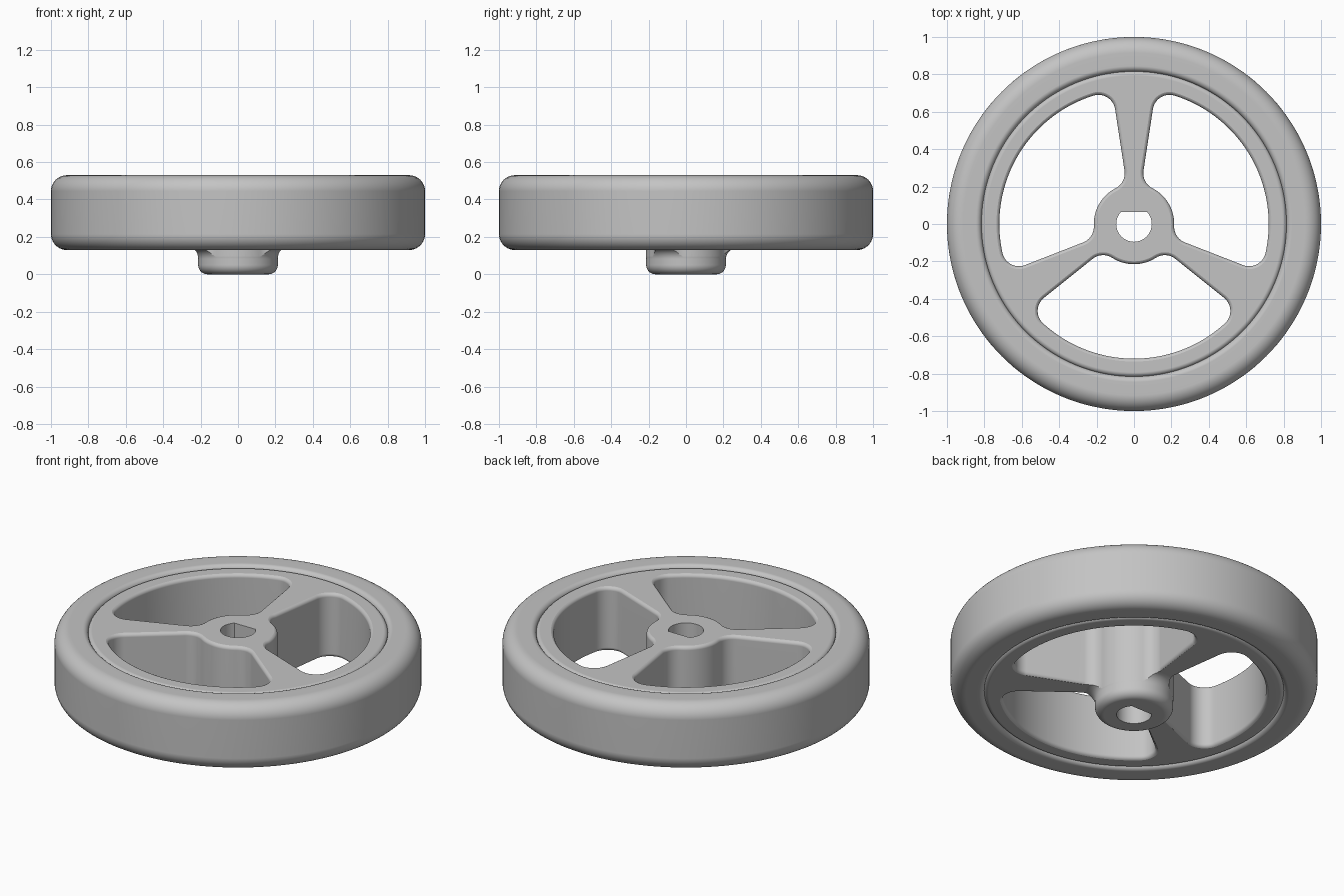
import bpy, bmesh
from math import sin, cos, asin, atan2, sqrt, radians, degrees
from mathutils import Matrix, Vector

cube = bpy.data.objects.get("Cube")
if cube:
    bpy.data.objects.remove(cube, do_unlink=True)

grey = bpy.data.materials.new("plain grey")
grey.use_nodes = True
grey.diffuse_color = (0.55, 0.55, 0.55, 1)
for node in grey.node_tree.nodes:
    if node.type == 'BSDF_PRINCIPLED':
        node.inputs["Base Color"].default_value = grey.diffuse_color

BOTTOM, TOP = 0.137, 0.52      # faces of the wheel body
HUB_R, WINDOW_R = 0.215, 0.72  # inner and outer radius of the windows


def arc(cx, cy, r, start, end, n):
    """Points on an arc, angles in degrees."""
    angles = [radians(start + (end - start) * i / n) for i in range(n + 1)]
    return [Vector((cx + r * cos(a), cy + r * sin(a))) for a in angles]


def stack_loops(name, loops, closed=False):
    """Skin a stack of equal rings; cap the ends unless it closes on itself."""
    bm = bmesh.new()
    rings = [[bm.verts.new(p) for p in loop] for loop in loops]
    pairs = list(zip(rings, rings[1:]))
    if closed:
        pairs.append((rings[-1], rings[0]))
    else:
        bm.faces.new(rings[0])
        bm.faces.new(rings[-1])
    for low, high in pairs:
        for i in range(len(low)):
            bm.faces.new((low[i - 1], low[i], high[i], high[i - 1]))
    bmesh.ops.recalc_face_normals(bm, faces=bm.faces)
    mesh = bpy.data.meshes.new(name)
    bm.to_mesh(mesh)
    bm.free()
    mesh.materials.append(grey)
    obj = bpy.data.objects.new(name, mesh)
    bpy.context.collection.objects.link(obj)
    return obj


def lathe(name, profile, closed=False, sides=144):
    step = radians(360 / sides)
    loops = [[(r * cos(i * step), r * sin(i * step), z) for i in range(sides)]
             for r, z in profile]
    return stack_loops(name, loops, closed)


def activate(obj):
    bpy.ops.object.select_all(action='DESELECT')
    obj.select_set(True)
    bpy.context.view_layer.objects.active = obj


def finish(obj):
    activate(obj)
    bpy.ops.object.shade_smooth_by_angle(angle=radians(35))
    weighted = obj.modifiers.new("even shading", 'WEIGHTED_NORMAL')
    weighted.keep_sharp = True


def window_outline():
    """Rounded window between two tapering spokes, symmetric about 30 degrees."""
    tilt = radians(8.7)
    edge_point = Vector((0.05, 0.28))
    along = Vector((sin(tilt), cos(tilt)))
    inward = Vector((cos(tilt), -sin(tilt)))

    def corner_centre(radius, distance):
        p = edge_point + inward * radius
        b = p.dot(along)
        return p + along * (-b + sqrt(b * b - p.dot(p) + distance ** 2))

    fillet = 0.09
    c1 = corner_centre(fillet, HUB_R + fillet)
    c2 = corner_centre(fillet, WINDOW_R - fillet)
    a1, a2 = (degrees(atan2(c.y, c.x)) for c in (c1, c2))
    side = 180 - degrees(tilt)
    half = arc(0, 0, HUB_R, 30, a1, 10)[:-1]
    half += arc(c1.x, c1.y, fillet, a1 + 180, side, 12)
    half += arc(c2.x, c2.y, fillet, side, a2, 14)[:-1]
    half += arc(0, 0, WINDOW_R, a2, 30, 20)
    c, s = cos(radians(60)), sin(radians(60))
    mirrored = [Vector((p.x * c + p.y * s, p.x * s - p.y * c)) for p in half]
    return half + mirrored[-2:0:-1]


def window_cutter(turn):
    """Window prism that flares at both ends to round the window edges."""
    outline = window_outline()
    count = len(outline)
    normals = []
    for i in range(count):
        d = (outline[(i + 1) % count] - outline[i - 1]).normalized()
        normals.append(Vector((-d.y, d.x)))
    f = 0.022
    angles = [radians(90 * i / 5) for i in range(6)]
    low = [(BOTTOM - 0.001 + f - f * sin(a), f * (1 - cos(a))) for a in reversed(angles)]
    high = [(TOP + 0.001 - f + f * sin(a), f * (1 - cos(a))) for a in angles]
    levels = [(-0.1, f)] + low + high + [(TOP + 0.1, f)]
    loops = []
    for z, flare in levels:
        loop = []
        for p, n in zip(outline, normals):
            # The hub wall runs straight on downwards, without a flare
            weight = 1 if z > 0.3 else min(1, max(0, (p.length - 0.24) / 0.1))
            q = p + n * flare * weight
            loop.append((q.x, q.y, z))
        loops.append(loop)
    cutter = stack_loops("window_cutter", loops)
    cutter.data.transform(Matrix.Rotation(radians(turn), 4, 'Z'))
    return cutter


def bore_cutter():
    radius, flat = 0.095, 0.065
    a = degrees(asin(flat / radius))
    outline = arc(0, 0, radius, 180 - a, 360 + a, 48)
    return stack_loops("bore_cutter", [[(p.x, p.y, z) for p in outline] for z in (-0.1, 0.7)])


# Tyre: rounded ring around the body
tyre_profile = (arc(0.915, 0.215, 0.085, -90, 0, 10) + arc(0.915, 0.445, 0.085, 0, 90, 10)
                + arc(0.845, 0.5, 0.03, 90, 180, 6) + arc(0.845, 0.16, 0.03, 180, 270, 6))
finish(lathe("tyre", tyre_profile, closed=True))

# Wheel body: turned disc with a hub boss below
r = 0.025
hub = HUB_R - 0.002
body_profile = (arc(hub - 0.05, 0.05, 0.05, -90, 0, 8)
                + arc(hub + 0.055, BOTTOM - 0.055, 0.055, 180, 90, 8)
                + arc(0.818 - r, BOTTOM + r, r, -90, 0, 6)
                + arc(0.818 - r, TOP - r, r, 0, 90, 6))
body = lathe("wheel_body", body_profile)

# Three windows leave the spokes; a flatted bore runs through the hub
for cutter in [window_cutter(turn) for turn in (0, 120, 240)] + [bore_cutter()]:
    cutter.hide_render = True
    cut = body.modifiers.new("cut", 'BOOLEAN')
    cut.operation = 'DIFFERENCE'
    cut.solver = 'EXACT'
    cut.object = cutter
    activate(body)
    bpy.ops.object.modifier_apply(modifier=cut.name)
    bpy.data.objects.remove(cutter, do_unlink=True)
finish(body)
